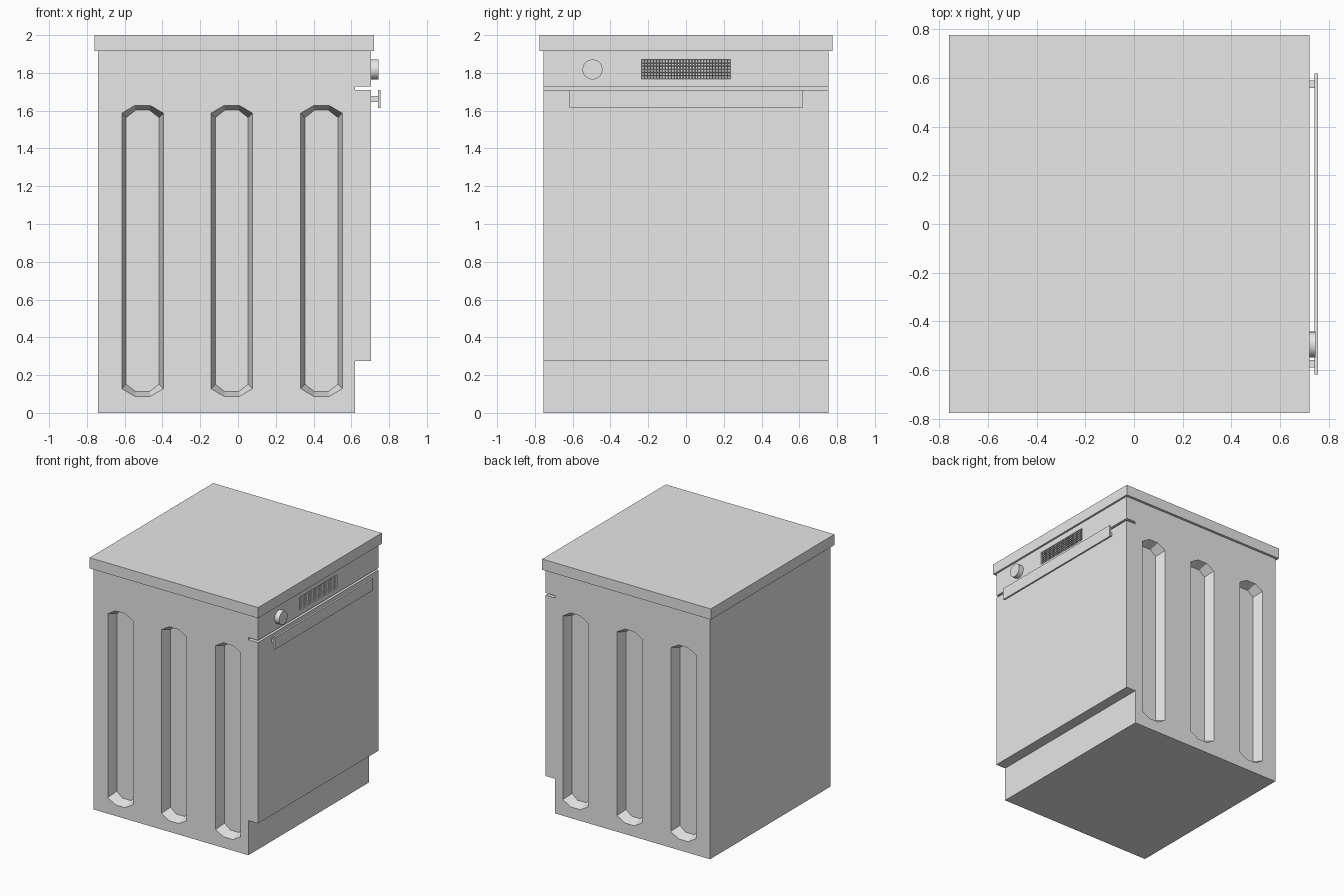
import bpy, bmesh, math
from mathutils import Matrix, Vector

if "Cube" in bpy.data.objects:
    bpy.data.objects.remove(bpy.data.objects["Cube"])

grey = bpy.data.materials.new("appliance_grey")
grey.diffuse_color = (0.8, 0.8, 0.8, 1)
grey.use_nodes = True
grey.node_tree.nodes["Principled BSDF"].inputs["Base Color"].default_value = grey.diffuse_color


def finish(name, bm, recalc=True):
    if recalc:
        bmesh.ops.recalc_face_normals(bm, faces=bm.faces)
    me = bpy.data.meshes.new(name)
    bm.to_mesh(me)
    bm.free()
    me.materials.append(grey)
    ob = bpy.data.objects.new(name, me)
    bpy.context.collection.objects.link(ob)
    return ob


def add_box(bm, x0, x1, y0, y1, z0, z1):
    m = Matrix.Translation(((x0 + x1) / 2, (y0 + y1) / 2, (z0 + z1) / 2))
    m = m @ Matrix.Diagonal((x1 - x0, y1 - y0, z1 - z0, 1))
    bmesh.ops.create_cube(bm, size=1, matrix=m)


def add_loft(bm, rings):
    # closed solid through a list of equal-length point rings
    rings = [[bm.verts.new(p) for p in r] for r in rings]
    n = len(rings[0])
    for a, b in zip(rings, rings[1:]):
        for i in range(n):
            j = (i + 1) % n
            bm.faces.new((a[i], a[j], b[j], b[i]))
    bm.faces.new(rings[0])
    bm.faces.new(rings[-1][::-1])


BACK, FRONT, SIDE, TOP = -0.74, 0.705, 0.755, 1.915

# Cabinet: side profile with toe kick and door gap, extruded across the width
profile = [(BACK, 0), (0.62, 0), (0.62, 0.275), (FRONT, 0.275), (FRONT, 1.71),
           (0.62, 1.71), (0.62, 1.727), (FRONT, 1.727), (FRONT, TOP), (BACK, TOP)]
bm = bmesh.new()
add_loft(bm, [[(x, y, z) for x, z in profile] for y in (-SIDE, SIDE)])
cabinet = finish("cabinet", bm)


# Pressed panels on both sides, plus the opening for the grille
def octagon(cx, y, hw, flat, z0, z1, rise):
    return [(cx - hw, y, z0 + rise), (cx - flat, y, z0), (cx + flat, y, z0),
            (cx + hw, y, z0 + rise), (cx + hw, y, z1 - rise), (cx + flat, y, z1),
            (cx - flat, y, z1), (cx - hw, y, z1 - rise)]


bm = bmesh.new()
for side in (-1, 1):
    for cx in (-0.505, -0.033, 0.442):
        outer = (0.11, 0.042, 0.088, 1.627, 0.04)
        inner = (0.087, 0.036, 0.112, 1.603, 0.04)
        add_loft(bm, [octagon(cx, side * (SIDE - 0.08), *inner),
                      octagon(cx, side * SIDE, *outer),
                      octagon(cx, side * (SIDE + 0.05), *outer)])
add_box(bm, FRONT - 0.03, FRONT + 0.05, -0.235, 0.235, 1.768, 1.87)
cutter = finish("recess_cutter", bm)
cutter.hide_render = True

mod = cabinet.modifiers.new("recesses", 'BOOLEAN')
mod.operation = 'DIFFERENCE'
mod.solver = 'EXACT'
mod.object = cutter
bpy.context.view_layer.update()
dg = bpy.context.evaluated_depsgraph_get()
cut_mesh = bpy.data.meshes.new_from_object(cabinet.evaluated_get(dg))
cabinet.modifiers.clear()
cabinet.data = cut_mesh
bpy.data.objects.remove(cutter)

# Worktop
bm = bmesh.new()
add_box(bm, -0.76, 0.72, -0.775, 0.775, TOP, 2.0)
finish("worktop", bm)

# Fine grille on the control panel: a grid with every cell pressed in
bm = bmesh.new()
to_front = Matrix(((0, 0, 1, FRONT), (0.47, 0, 0, 0), (0, 0.102, 0, 1.819), (0, 0, 0, 1)))
bmesh.ops.create_grid(bm, x_segments=30, y_segments=6, size=0.5, matrix=to_front)
bm.normal_update()
if bm.faces[:][0].normal.x < 0:
    bmesh.ops.reverse_faces(bm, faces=bm.faces[:])
bm.normal_update()
cells = bm.faces[:]
bmesh.ops.inset_individual(bm, faces=cells, thickness=0.003, depth=0)
for v in {v for f in cells for v in f.verts}:
    v.co.x -= 0.012
finish("control_grille", bm, recalc=False)

# Control knob
bm = bmesh.new()
bmesh.ops.create_cone(bm, cap_ends=True, segments=32, radius1=0.053, radius2=0.053, depth=0.04,
                      matrix=Matrix.Translation((FRONT + 0.02, -0.495, 1.818))
                      @ Matrix.Rotation(math.pi / 2, 4, 'Y'))
knob = finish("control_knob", bm)
for p in knob.data.polygons:
    p.use_smooth = abs(p.normal.x) < 0.5

# Door handle: flat bar on two posts
bm = bmesh.new()
add_box(bm, 0.74, 0.755, -0.617, 0.617, 1.615, 1.71)
finish("handle_bar", bm)
bm = bmesh.new()
for s in (-1, 1):
    add_box(bm, FRONT, 0.74, s * 0.573 - 0.015, s * 0.573 + 0.015, 1.647, 1.678)
finish("handle_posts", bm)
